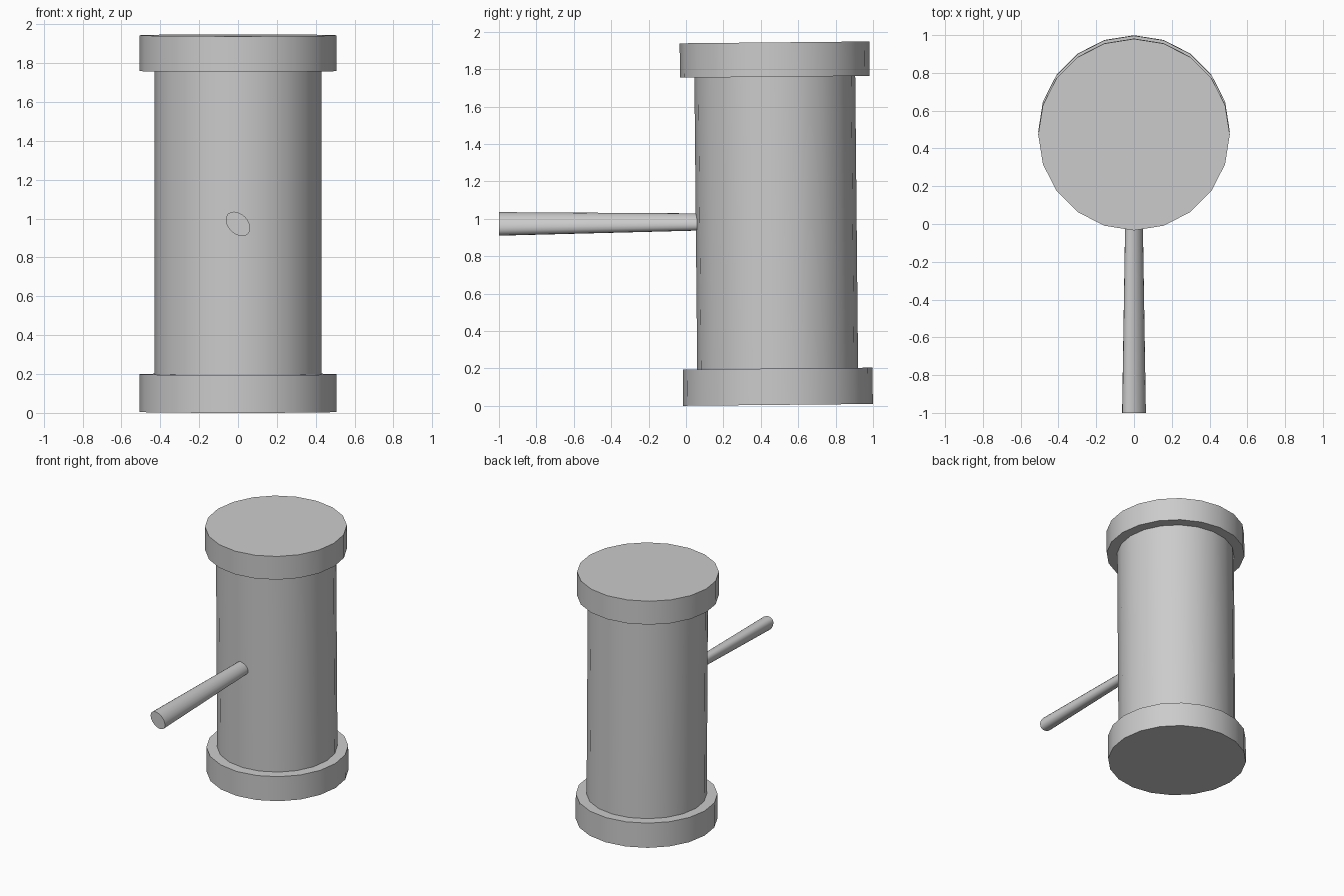
import bpy, bmesh
from math import sin, cos, pi, radians
from mathutils import Matrix, Vector

if "Cube" in bpy.data.objects:
    bpy.data.objects.remove(bpy.data.objects["Cube"])

SIDES = 20
# the whole mallet leans very slightly about x
LEAN = Matrix.Translation((0, 0.492, 0.005)) @ Matrix.Rotation(radians(0.56), 4, 'X')


def loft(name, rings):
    """Skin a closed solid through a list of point rings."""
    bm = bmesh.new()
    loops = [[bm.verts.new(LEAN @ Vector(p)) for p in ring] for ring in rings]
    for a, b in zip(loops, loops[1:]):
        for i in range(len(a)):
            j = (i + 1) % len(a)
            bm.faces.new((a[i], a[j], b[j], b[i]))
    bm.faces.new(loops[0])
    bm.faces.new(loops[-1])
    bmesh.ops.recalc_face_normals(bm, faces=bm.faces)
    mesh = bpy.data.meshes.new(name)
    bm.to_mesh(mesh)
    bm.free()
    obj = bpy.data.objects.new(name, mesh)
    bpy.context.collection.objects.link(obj)
    bpy.ops.object.select_all(action='DESELECT')
    obj.select_set(True)
    bpy.context.view_layer.objects.active = obj
    bpy.ops.object.shade_smooth_by_angle(angle=radians(30))


def disc(r, z):
    return [(r * cos(2 * pi * i / SIDES), r * sin(2 * pi * i / SIDES), z)
            for i in range(SIDES)]


def grip(y, a, b, z=0.982):
    """Ellipse across the handle, its long axis rolled 45 degrees."""
    pts = []
    for i in range(SIDES):
        t = 2 * pi * i / SIDES
        u, v = a * cos(t), b * sin(t)
        pts.append(((v - u) * cos(pi / 4), y, z + (u + v) * sin(pi / 4)))
    return pts


# head: stepped drum with a wide band at each end
loft("mallet_head", [disc(r, z) for r, z in (
    (0.507, 0), (0.507, 0.194), (0.43, 0.194),
    (0.43, 1.754), (0.507, 1.754), (0.507, 1.938))])

# handle: oval rod tapering towards the head
loft("handle", [grip(-1.482, 0.073, 0.051), grip(-0.40, 0.053, 0.037)])
